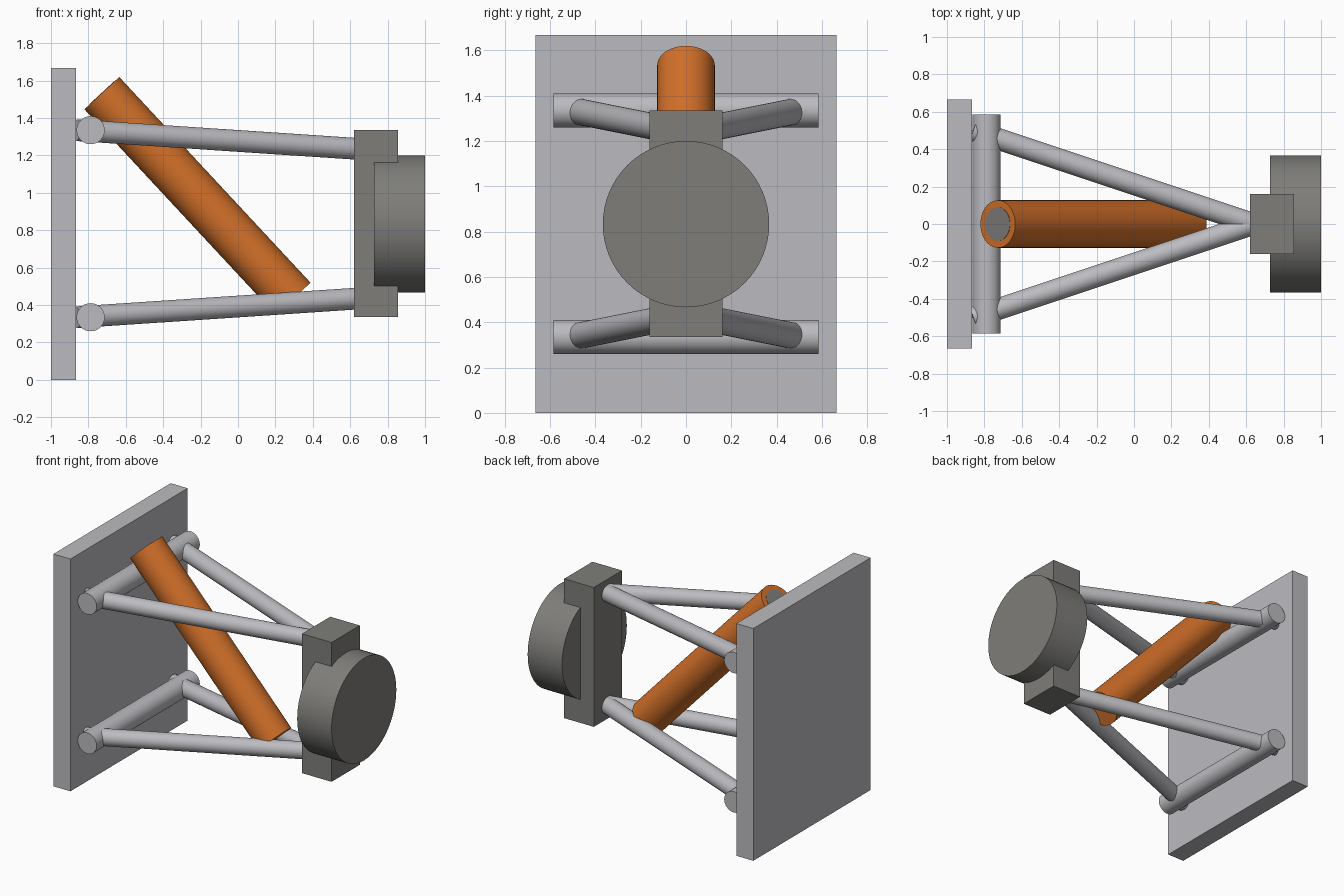
import bpy
from mathutils import Vector

if "Cube" in bpy.data.objects:
    bpy.data.objects.remove(bpy.data.objects["Cube"])


def material(name, rgb):
    m = bpy.data.materials.new(name)
    m.use_nodes = True
    m.diffuse_color = (*rgb, 1)
    m.node_tree.nodes["Principled BSDF"].inputs["Base Color"].default_value = (*rgb, 1)
    return m


light = material("light metal", (0.50, 0.50, 0.53))
dark = material("dark grey", (0.21, 0.207, 0.195))
orange = material("orange", (0.64, 0.16, 0.022))


def finish(name, mat):
    ob = bpy.context.object
    ob.name = name
    ob.data.materials.append(mat)
    return ob


def box(name, lo, hi, mat):
    lo, hi = Vector(lo), Vector(hi)
    bpy.ops.mesh.primitive_cube_add(size=1, location=(lo + hi) / 2)
    ob = finish(name, mat)
    ob.scale = hi - lo
    bpy.ops.object.transform_apply(location=False, rotation=False, scale=True)
    return ob


def rod(name, a, b, radius, mat):
    a, b = Vector(a), Vector(b)
    d = b - a
    bpy.ops.mesh.primitive_cylinder_add(
        vertices=64, radius=radius, depth=d.length, location=(a + b) / 2,
        rotation=d.to_track_quat('Z', 'Y').to_euler())
    ob = finish(name, mat)
    bpy.ops.object.shade_smooth_by_angle()
    return ob


# Mounting wall
box("mounting_plate", (-1, -0.665, 0), (-0.865, 0.665, 1.667), light)

# Upper and lower wishbones: a pivot bar and two converging arms
for level, z, z_tip in (("upper", 1.335, 1.235), ("lower", 0.335, 0.435)):
    rod(level + "_pivot_bar", (-0.788, -0.585, z), (-0.788, 0.585, z), 0.075, light)
    for side, s in (("front", -1), ("back", 1)):
        rod(f"{level}_{side}_arm", (-0.862, 0.5 * s, z), (0.64, 0, z_tip), 0.058, light)

# Upright and wheel hub
box("upright", (0.62, -0.16, 0.335), (0.855, 0.16, 1.335), dark)
rod("hub_disc", (0.727, 0, 0.833), (1, 0, 0.833), 0.367, dark)

# Diagonal spring tube with an inner damper showing at its top end
top, bottom = Vector((-0.728, 0, 1.533)), Vector((0.295, 0, 0.433))
axis = (bottom - top).normalized()
rod("spring_tube", top, bottom, 0.127, orange)
rod("damper_core", top - axis * 0.002, top + axis * 0.6, 0.09, dark)
